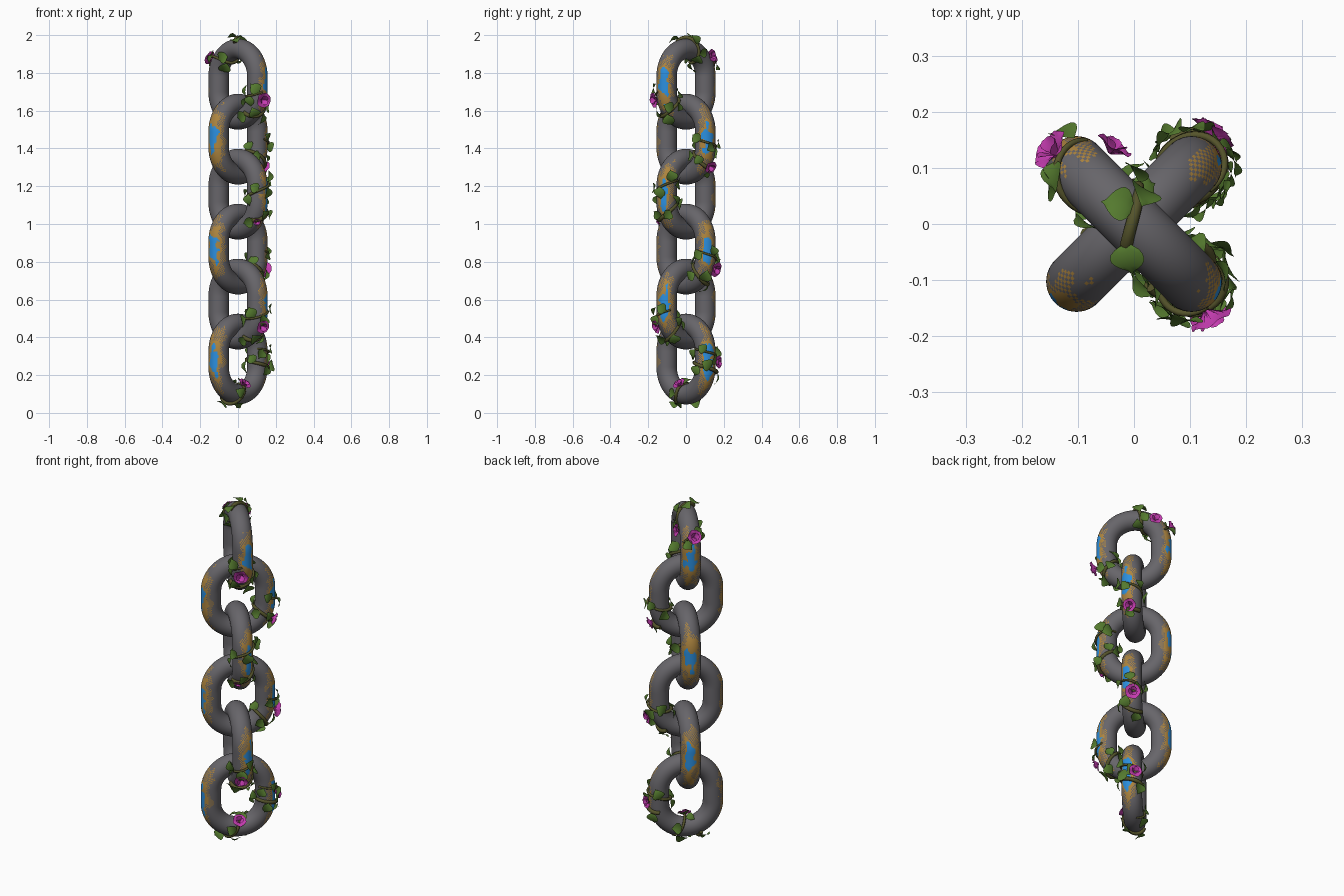
import bpy, bmesh, math, random
from math import sin, cos, pi
from mathutils import Vector, Matrix, noise

random.seed(11)
cube = bpy.data.objects.get("Cube")
if cube:
    bpy.data.objects.remove(cube)


def material(name, rgb):
    m = bpy.data.materials.new(name)
    m.use_nodes = True
    m.diffuse_color = (*rgb, 1)
    m.node_tree.nodes["Principled BSDF"].inputs["Base Color"].default_value = (*rgb, 1)
    m.node_tree.nodes["Principled BSDF"].inputs["Roughness"].default_value = 0.7
    return m


IRON = material("iron grey", (0.135, 0.13, 0.143))
GOLD = material("worn gold", (0.42, 0.235, 0.05))
BLUE = material("bright blue", (0.025, 0.28, 0.75))
VINE = material("vine olive", (0.09, 0.088, 0.024))
LEAF = material("leaf green", (0.09, 0.195, 0.028))
PINK = material("petal magenta", (0.55, 0.045, 0.43))

# Link proportions: bend radius, half of straight run, tube radius
BEND, RUN, TUBE = 0.145, 0.041, 0.054
ARC = pi * BEND
PERIMETER = 2 * ARC + 4 * RUN
TOP_Z, PITCH = 1.74, 0.291
UP = Vector((0, 0, 1))


def frame(link, s, phi, rho):
    """Point, outward normal and path tangent on a link's tube; s = 0 is the +x end."""
    side = 1 if link % 2 else -1
    u = Vector((1, side, 0)).normalized()
    n = Vector((1, -side, 0)).normalized()
    s %= PERIMETER
    half = PERIMETER / 2
    flip = -1 if half - RUN <= s < PERIMETER - RUN else 1
    q = (s + RUN) % half          # both halves are a straight run then a bend
    if q < 2 * RUN:
        a, pu, pz = 0, BEND, q - RUN
    else:
        a = (q - 2 * RUN) / BEND
        pu, pz = BEND * cos(a), RUN + BEND * sin(a)
    out = (u * cos(a) + UP * sin(a)) * flip
    tangent = (UP * cos(a) - u * sin(a)) * flip
    normal = out * cos(phi) + n * sin(phi)
    centre = UP * (TOP_Z - PITCH * link) + (u * pu + UP * pz) * flip
    return centre + normal * rho, normal, tangent


def add_object(name, bm, mats):
    me = bpy.data.meshes.new(name)
    bm.to_mesh(me)
    bm.free()
    for m in mats:
        me.materials.append(m)
    for p in me.polygons:
        p.use_smooth = True
    ob = bpy.data.objects.new(name, me)
    bpy.context.collection.objects.link(ob)


def paint(s, phi, link, checker):
    """Worn blue patch with a chequered gold border on both outer ends."""
    right_end = abs(s - PERIMETER / 2) > PERIMETER / 4
    ds = (s + PERIMETER / 4) % (PERIMETER / 2) - PERIMETER / 4
    shift, width = (0.5, 1.1) if right_end else (0.2, 1.3)
    dphi = (phi - shift + pi) % (2 * pi) - pi
    p = Vector((s * 24, dphi * 2, link * 7.3))
    e = math.hypot(ds / 0.15, dphi / width) + 0.4 * noise.noise(p)
    if e < 0.42:
        return 2
    if e < 0.66 or (e < 0.95 and checker):
        return 1
    return 0


def make_link(link, rings=192, sides=56):
    bm = bmesh.new()
    grid = [[bm.verts.new(frame(link, PERIMETER * i / rings, 2 * pi * j / sides, TUBE)[0])
             for j in range(sides)] for i in range(rings)]
    for i in range(rings):
        for j in range(sides):
            a, b = grid[i], grid[(i + 1) % rings]
            k = (j + 1) % sides
            f = bm.faces.new((a[j], a[k], b[k], b[j]))
            f.material_index = paint(PERIMETER * (i + .5) / rings, 2 * pi * (j + .5) / sides,
                                     link, (i + j) % 2)
    bmesh.ops.recalc_face_normals(bm, faces=bm.faces)
    add_object(f"chain_link_{link + 1}", bm, (IRON, GOLD, BLUE))


def add_sheet(bm, length, widths, cup, rise, curl, matrix):
    """Curved petal or leaf blade growing along local x, with z as its upper side."""
    rows = []
    last = len(widths) - 1
    for i, w in enumerate(widths):
        t = i / last
        rows.append([bm.verts.new(matrix @ Vector((
            length * (t + 0.1 * abs(v) * (1 - 2 * t)), w * v * length,
            length * (rise * t - curl * t * t + cup * v * v * w))))
            for v in (-1, -.5, 0, .5, 1)])
    for a, b in zip(rows, rows[1:]):
        for j in range(4):
            bm.faces.new((a[j], b[j], b[j + 1], a[j + 1]))


def basis(p, x, z):
    x = (x - z * x.dot(z)).normalized()
    m = Matrix((x, z.cross(x), z)).transposed().to_4x4()
    m.translation = p
    return m


LEAF_SHAPE = (0.08, 0.36, 0.47, 0.5, 0.47, 0.38, 0.24, 0.06)
PETAL_SHAPE = (0.08, 0.34, 0.55, 0.66, 0.58, 0.28)


def make_flower(name, link, s, phi, size):
    p, normal, tangent = frame(link, s, phi, TUBE + 0.006)
    m = basis(p, tangent, normal)
    bm = bmesh.new()
    # Open outer petals and an upright inner bud
    for count, length, rise, curl in ((5, size, 0.95, 0.5), (3, size * 0.6, 1.7, 0.5)):
        for i in range(count):
            spin = Matrix.Rotation(2 * pi * i / count + rise, 4, 'Z')
            add_sheet(bm, length, PETAL_SHAPE, 0.25, rise, curl, m @ spin)
    add_object(name, bm, (PINK,))


def make_vine(name, link, start, end, phi, turns, leaves):
    # Stem winding round the tube
    curve = bpy.data.curves.new(name, 'CURVE')
    curve.dimensions = '3D'
    curve.bevel_depth = 0.0105
    curve.bevel_resolution = 2
    curve.use_fill_caps = True
    spline = curve.splines.new('POLY')
    steps = 48
    spline.points.add(steps)
    for i, pt in enumerate(spline.points):
        t = i / steps
        p = frame(link, start + (end - start) * t, phi + 2 * pi * turns * t,
                  TUBE + 0.003 + 0.004 * sin(t * 17))[0]
        pt.co = (*p, 1)
        pt.radius = 1.1 - 0.6 * t
    curve.materials.append(VINE)
    ob = bpy.data.objects.new(name + "_stem", curve)
    bpy.context.collection.objects.link(ob)
    bpy.ops.object.select_all(action='DESELECT')
    ob.select_set(True)
    bpy.context.view_layer.objects.active = ob
    bpy.ops.object.convert(target='MESH')
    # Leaves alternate to either side of the stem
    bm = bmesh.new()
    for i in range(leaves):
        t = (i + 0.5) / leaves
        p, normal, tangent = frame(link, start + (end - start) * t,
                                   phi + 2 * pi * turns * t, TUBE + 0.009)
        angle = (0.6 if i % 2 else pi - 0.6) + random.uniform(-0.6, 0.6)
        heading = tangent * cos(angle) + normal.cross(tangent) * sin(angle)
        add_sheet(bm, random.uniform(0.055, 0.072), LEAF_SHAPE, 0.2,
                  random.uniform(0.3, 0.6), 0.55, basis(p, heading, normal))
    add_object(name + "_leaves", bm, (LEAF,))


for link in range(6):
    make_link(link)

# Vines: link, path start, path end, first angle, turns, leaf count
vines = {
    "crown_vine": (0, 0.25, 0.45, -0.9, 1.3, 10),
    "upper_vine": (0, -0.16, -0.04, -1.5, 1.2, 10),
    "second_vine": (1, -0.14, 0.0, -0.8, 1.4, 8),
    "third_vine": (2, -0.13, 0.09, -1.2, 1.6, 11),
    "fourth_vine": (3, -0.17, -0.01, -1.0, 1.4, 9),
    "fifth_vine": (4, -0.18, -0.03, -1.3, 1.4, 10),
    "sixth_vine": (5, -0.07, 0.06, -1.4, 1.6, 9),
    "foot_vine": (5, -0.33, -0.21, -1.0, 1.1, 7),
}
for name, spec in vines.items():
    make_vine(name, *spec)

# Flowers: link, path position, tube angle, petal length
flowers = [
    (0, 0.43, -0.15, 0.04), (0, 0.39, 1.3, 0.036), (0, -0.07, -0.3, 0.042),
    (1, -0.115, 0.1, 0.036), (2, -0.12, -0.5, 0.02), (3, -0.085, -0.15, 0.043),
    (4, -0.095, -0.25, 0.038), (5, -0.015, -0.35, 0.037), (5, -0.27, 2.4, 0.037),
]
for i, spec in enumerate(flowers):
    make_flower(f"flower_{i + 1}", *spec)
